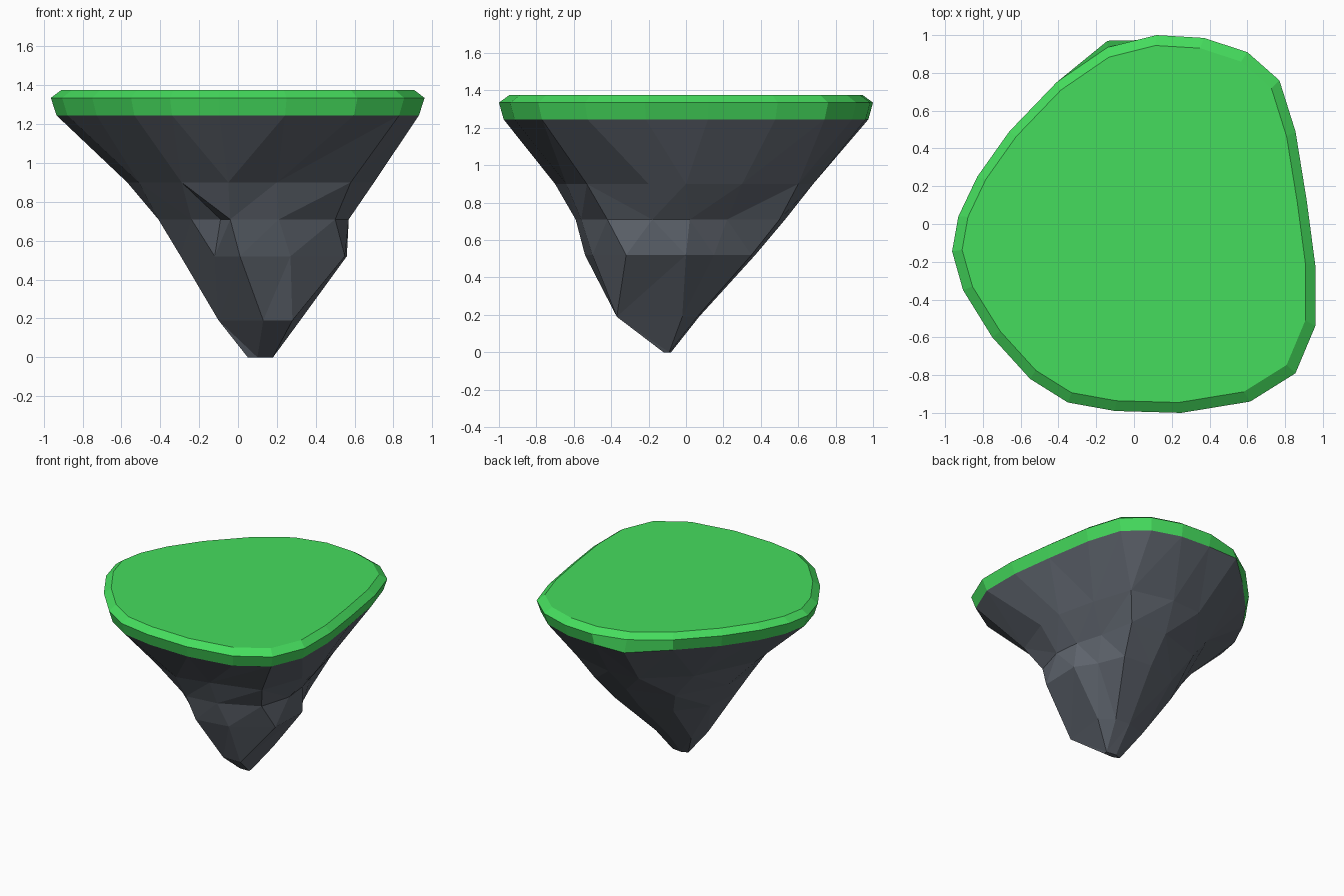
import bpy, bmesh
from math import atan2, tau

if "Cube" in bpy.data.objects:
    bpy.data.objects.remove(bpy.data.objects["Cube"])

CORE = (0.13, -0.10)          # axis the rock tapers towards


def paint(name, rgb):
    mat = bpy.data.materials.new(name)
    mat.diffuse_color = (*rgb, 1)
    mat.use_nodes = True
    mat.node_tree.nodes["Principled BSDF"].inputs["Base Color"].default_value = mat.diffuse_color
    return mat


def finish(bm, name, mat):
    mesh = bpy.data.meshes.new(name)
    bm.to_mesh(mesh)
    bm.free()
    mesh.materials.append(mat)
    obj = bpy.data.objects.new(name, mesh)
    bpy.context.collection.objects.link(obj)
    return obj


def angle(p):
    return atan2(p[1] - CORE[1], p[0] - CORE[0]) % tau


def add_ring(bm, pts, z):
    return [bm.verts.new((x, y, z)) for x, y in pts]


def zip_rings(bm, low, high):
    """Join two rings of different counts with triangles, matched by angle."""
    def at(ring, k):
        return angle(ring[k % len(ring)].co) + tau * (k // len(ring))
    i = j = 0
    while i < len(low) or j < len(high):
        a, b = low[i % len(low)], high[j % len(high)]
        if j == len(high) or (i < len(low) and at(low, i + 1) <= at(high, j + 1)):
            i += 1
            bm.faces.new((a, low[i % len(low)], b))
        else:
            j += 1
            bm.faces.new((a, high[j % len(high)], b))


# island outline, seen from the top
outline = [(0.96, -0.22), (0.915, 0.12), (0.855, 0.49), (0.77, 0.76), (0.60, 0.91),
           (0.37, 0.985), (0.12, 1.0), (-0.14, 0.935), (-0.41, 0.75),
           (-0.66, 0.49), (-0.83, 0.25), (-0.93, 0.04), (-0.963, -0.145),
           (-0.905, -0.35), (-0.75, -0.60), (-0.55, -0.82), (-0.35, -0.945),
           (-0.10, -0.99), (0.25, -1.0), (0.615, -0.94), (0.855, -0.79),
           (0.96, -0.54)]
rim = [(x * 0.97, y * 0.975) for x, y in outline]
rim[7] = (-0.14, 0.97)        # overhanging lip at the back
top = [(x * 0.945, y * 0.945) for x, y in outline]

# grass cap
bm = bmesh.new()
rings = [add_ring(bm, rim, 1.245), add_ring(bm, outline, 1.335), add_ring(bm, top, 1.375)]
n = len(outline)
for low, high in zip(rings, rings[1:]):
    for k in range(n):
        bm.faces.new((low[k], low[(k + 1) % n], high[(k + 1) % n], high[k]))
bm.faces.new(rings[-1])
finish(bm, "grass_cap", paint("grass", (0.06, 0.72, 0.11)))

# rock: cross-sections from the tip upwards
tip = [(0.18, -0.09), (0.10, -0.08), (0.05, -0.10), (0.10, -0.12), (0.18, -0.12)]
foot = [(0.32, -0.02), (0.22, 0.06), (0.10, 0.07), (-0.06, 0.02), (-0.10, -0.13),
        (0.13, -0.37), (0.28, -0.37)]
waist = [(0.56, 0.0), (0.46, 0.15), (0.38, 0.35), (0.15, 0.37), (-0.10, 0.30),
         (-0.27, 0.08), (-0.295, -0.20), (-0.12, -0.40), (0.01, -0.54),
         (0.27, -0.50), (0.55, -0.32)]
shoulder = [(0.55, 0.02), (0.49, 0.22), (0.44, 0.50), (0.15, 0.53), (-0.20, 0.42),
            (-0.40, 0.05), (-0.41, -0.24), (-0.24, -0.43), (-0.09, -0.46),
            (-0.04, -0.59), (0.21, -0.56), (0.50, -0.42), (0.57, -0.18)]
neck = [(0.70, 0.0), (0.63, 0.30), (0.53, 0.60), (0.20, 0.68), (-0.05, 0.66),
        (-0.35, 0.40), (-0.57, -0.05), (-0.51, -0.36), (-0.29, -0.60),
        (-0.05, -0.70), (0.20, -0.64), (0.58, -0.53), (0.70, -0.20)]
levels = [(0.0, tip), (0.19, foot), (0.52, waist), (0.71, shoulder),
          (0.90, neck), (1.245, rim)]
bm = bmesh.new()
rings = [add_ring(bm, sorted(pts, key=angle), z) for z, pts in levels]
bm.faces.new(rings[0][::-1])
for low, high in zip(rings, rings[1:]):
    zip_rings(bm, low, high)
finish(bm, "rock_base", paint("slate", (0.11, 0.125, 0.15)))
